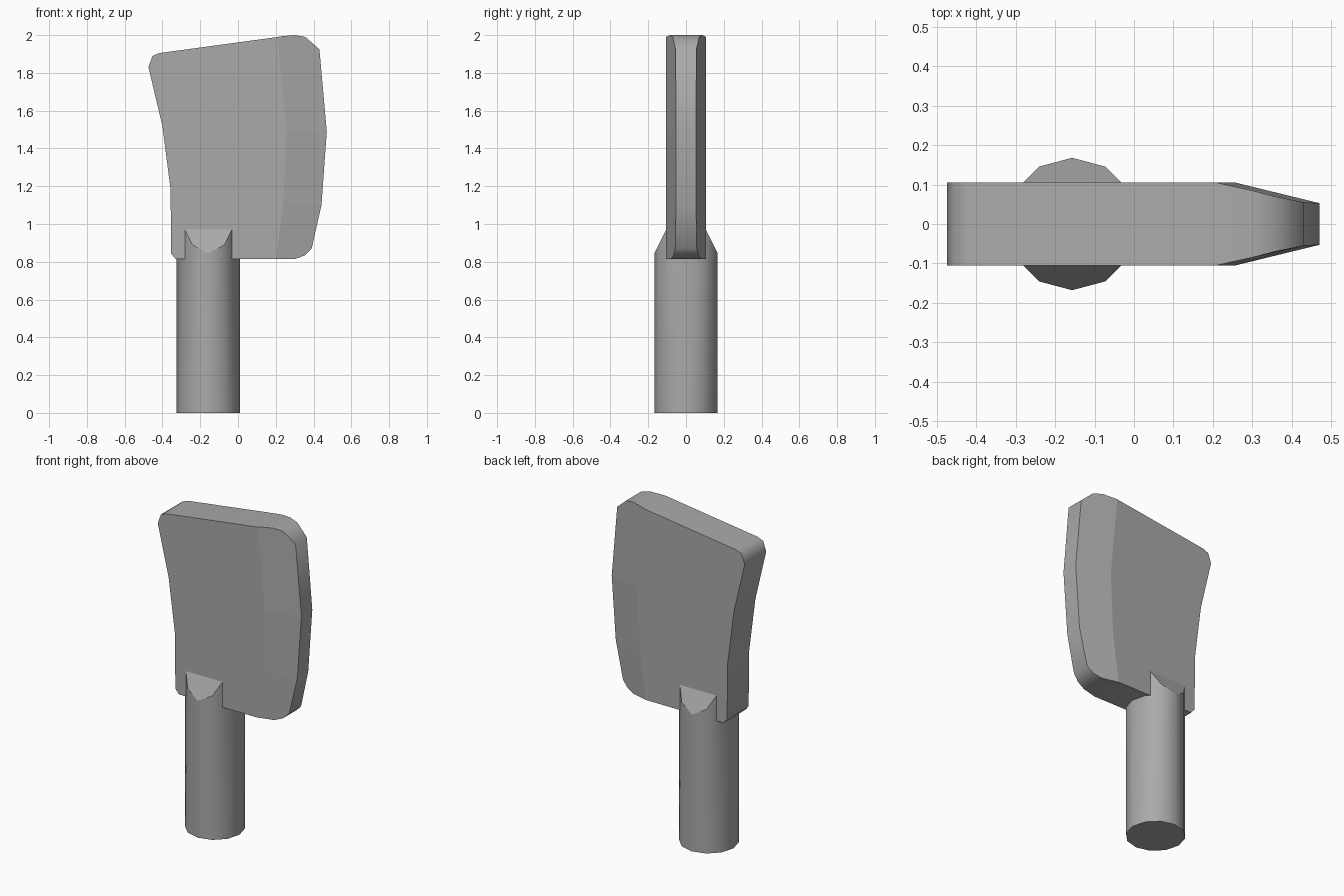
import bpy
import bmesh
from math import sin, cos, tau

cube = bpy.data.objects.get("Cube")
if cube:
    bpy.data.objects.remove(cube)

grey = bpy.data.materials.new("plain grey")
grey.use_nodes = True
colour = (0.4, 0.4, 0.4, 1)
grey.diffuse_color = colour
grey.node_tree.nodes["Principled BSDF"].inputs["Base Color"].default_value = colour


def finish(bm, name):
    bmesh.ops.recalc_face_normals(bm, faces=bm.faces)
    mesh = bpy.data.meshes.new(name)
    bm.to_mesh(mesh)
    bm.free()
    mesh.materials.append(grey)
    obj = bpy.data.objects.new(name, mesh)
    bpy.context.collection.objects.link(obj)
    return obj


# Handle: twelve-sided post whose top slopes up into the blade like a gable
SIDES, RADIUS, CENTRE = 12, 0.168, -0.157
bm = bmesh.new()
low, high = [], []
for i in range(SIDES):
    x, y = CENTRE + RADIUS * cos(tau * i / SIDES), RADIUS * sin(tau * i / SIDES)
    low.append(bm.verts.new((x, y, 0)))
    high.append(bm.verts.new((x, y, 1.18 - 2 * abs(y))))
for i in range(SIDES):
    j = (i + 1) % SIDES
    bm.faces.new((low[i], low[j], high[j], high[i])).smooth = True
bm.faces.new(low[::-1])
half = SIDES // 2
bm.faces.new(high[:half + 1])
bm.faces.new(high[half:] + high[:1])
finish(bm, "handle")

# Blade outline as (x, z, half thickness): the thick back, then the thinned edge
T = 0.105
spine = [(0.2, 0.814, T), (-0.33, 0.814, T), (-0.354, 0.843, T), (-0.357, 1.183, T),
         (-0.40, 1.517, T), (-0.474, 1.83, T), (-0.453, 1.89, T), (-0.416, 1.905, T),
         (0.21, 1.99, T)]
edge = [(0.24, 1.995, 0.098), (0.30, 2.0, 0.085), (0.357, 1.99, 0.07),
        (0.431, 1.925, 0.055), (0.47, 1.49, 0.053), (0.442, 1.10, 0.053),
        (0.39, 0.87, 0.057), (0.352, 0.833, 0.066), (0.30, 0.814, 0.079)]
ridge = [(0.257, 1.49, T), (0.24, 1.10, T)]

bm = bmesh.new()
rims = []
for side in (-1, 1):
    s, e, r = [[bm.verts.new((x, side * t, z)) for x, z, t in pts]
               for pts in (spine, edge, ridge)]
    bm.faces.new(s + r)                          # flat cheek
    bm.faces.new([s[-1]] + e[:5] + [r[0]])       # bevel, upper
    bm.faces.new([r[0], e[4], e[5], r[1]])       # bevel, middle
    bm.faces.new([r[1]] + e[5:] + [s[0]])        # bevel, lower
    rims.append(s + e)
front, back = rims
for i in range(len(front)):
    j = (i + 1) % len(front)
    bm.faces.new((front[i], front[j], back[j], back[i])).smooth = True
finish(bm, "blade")
